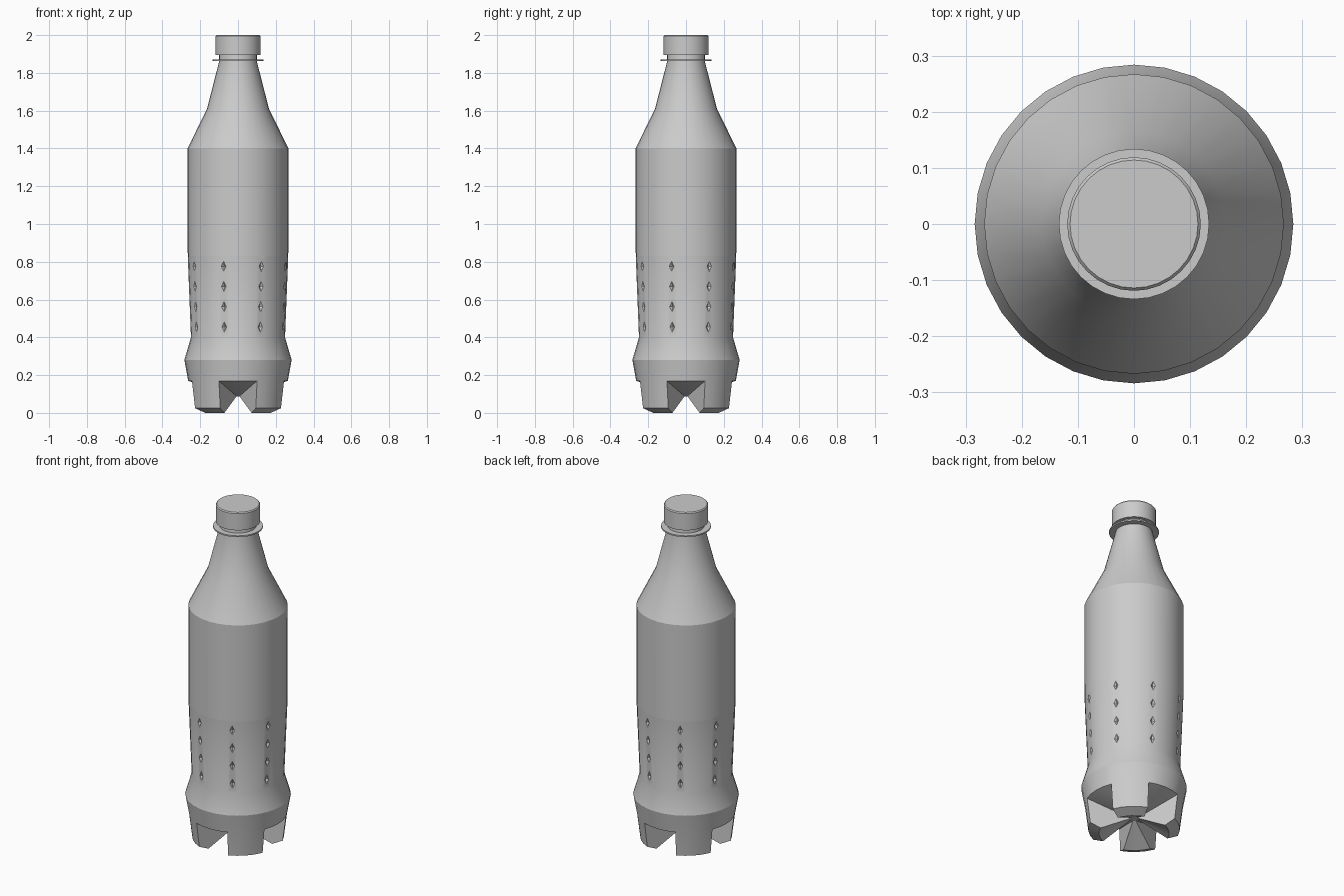
import bpy, bmesh, math
from mathutils import Vector

cube = bpy.data.objects.get("Cube")
if cube:
    bpy.data.objects.remove(cube, do_unlink=True)

SIDES = 32
STEP = math.tau / SIDES

grey = bpy.data.materials.new("plain grey")
grey.use_nodes = True
colour = (0.6, 0.6, 0.6, 1)
grey.diffuse_color = colour
grey.node_tree.nodes["Principled BSDF"].inputs["Base Color"].default_value = colour


def ring(bm, r, z):
    return [bm.verts.new((r * math.cos(i * STEP), r * math.sin(i * STEP), z))
            for i in range(SIDES)]


def bridge(bm, low, high):
    for i in range(SIDES):
        j = (i + 1) % SIDES
        bm.faces.new((low[i], low[j], high[j], high[i]))


def make_object(name, bm):
    bmesh.ops.recalc_face_normals(bm, faces=bm.faces)
    mesh = bpy.data.meshes.new(name)
    bm.to_mesh(mesh)
    bm.free()
    mesh.materials.append(grey)
    obj = bpy.data.objects.new(name, mesh)
    bpy.context.collection.objects.link(obj)
    return obj


def activate(obj):
    bpy.ops.object.select_all(action='DESELECT')
    obj.select_set(True)
    bpy.context.view_layer.objects.active = obj


def smooth(obj):
    activate(obj)
    bpy.ops.object.shade_smooth_by_angle(angle=math.radians(22))


def lathe(name, profile):
    """Closed turned solid from (radius, height) points, bottom to top."""
    bm = bmesh.new()
    rings = [ring(bm, r, z) for r, z in profile]
    for low, high in zip(rings, rings[1:]):
        bridge(bm, low, high)
    bm.faces.new(rings[0])
    bm.faces.new(rings[-1])
    return make_object(name, bm)


# Bottle wall, from the top of the feet to the neck
bm = bmesh.new()
wall = [(0.264, 0.17), (0.284, 0.28), (0.249, 0.40), (0.266, 0.83),
        (0.267, 1.40), (0.164, 1.61), (0.1, 1.86), (0.1, 1.91)]
rings = [ring(bm, r, z) for r, z in wall]
for low, high in zip(rings, rings[1:]):
    bridge(bm, low, high)
bm.faces.new(rings[-1])
for a, b in zip(rings[3], rings[3][1:] + rings[3][:1]):
    bm.edges.get((a, b)).smooth = False

# Underside: four feet on the diagonals with wedge notches between them
rim = rings[0]
hub = ring(bm, 0.02, 0.088)
bm.faces.new(hub)
foot_profile = [(0.246, 0.025), (0.188, 0.0)]
for i in range(SIDES):
    if (i - 2) % 8 >= 4:
        j = (i + 1) % SIDES
        bm.faces.new((hub[i], hub[j], rim[j], rim[i]))
for start in range(2, SIDES, 8):
    columns = []
    for i in range(start, start + 5):
        a = i * STEP
        foot = [bm.verts.new((r * math.cos(a), r * math.sin(a), z))
                for r, z in foot_profile]
        columns.append([rim[i % SIDES]] + foot + [hub[i % SIDES]])
    for left, right in zip(columns, columns[1:]):
        for k in range(3):
            bm.faces.new((left[k], left[k + 1], right[k + 1], right[k]))
    bm.faces.new(columns[0])
    bm.faces.new(columns[-1])
bottle = make_object("bottle", bm)

# Diamond dimples: eight columns of four, sunk into the lower grip
bm = bmesh.new()
for column in range(8):
    a = (2.5 + 4 * column) * STEP
    out = Vector((math.cos(a), math.sin(a), 0))
    side = Vector((-math.sin(a), math.cos(a), 0))
    up = Vector((0, 0, 1))
    for row in range(4):
        z = 0.455 + 0.107 * row
        r = (0.249 + 0.017 * (z - 0.4) / 0.43) * math.cos(STEP / 2)
        centre = out * r + up * z
        tips = [bm.verts.new(centre + d)
                for d in (side * 0.013, up * 0.029, side * -0.013, up * -0.029)]
        ends = [bm.verts.new(centre + out * d) for d in (-0.014, 0.014)]
        for k in range(4):
            for end in ends:
                bm.faces.new((tips[k], tips[(k + 1) % 4], end))
cutter = make_object("dimple_cutter", bm)
cutter.hide_render = True
cut = bottle.modifiers.new("dimples", 'BOOLEAN')
cut.operation = 'DIFFERENCE'
cut.solver = 'EXACT'
cut.object = cutter
activate(bottle)
bpy.ops.object.modifier_apply(modifier=cut.name)
bpy.data.objects.remove(cutter, do_unlink=True)
smooth(bottle)

# Neck ring and screw cap
smooth(lathe("neck_ring", [(0.09, 1.862), (0.134, 1.862), (0.134, 1.87), (0.09, 1.87)]))
smooth(lathe("cap", [(0.119, 1.895), (0.119, 1.994), (0.114, 2.0)]))
